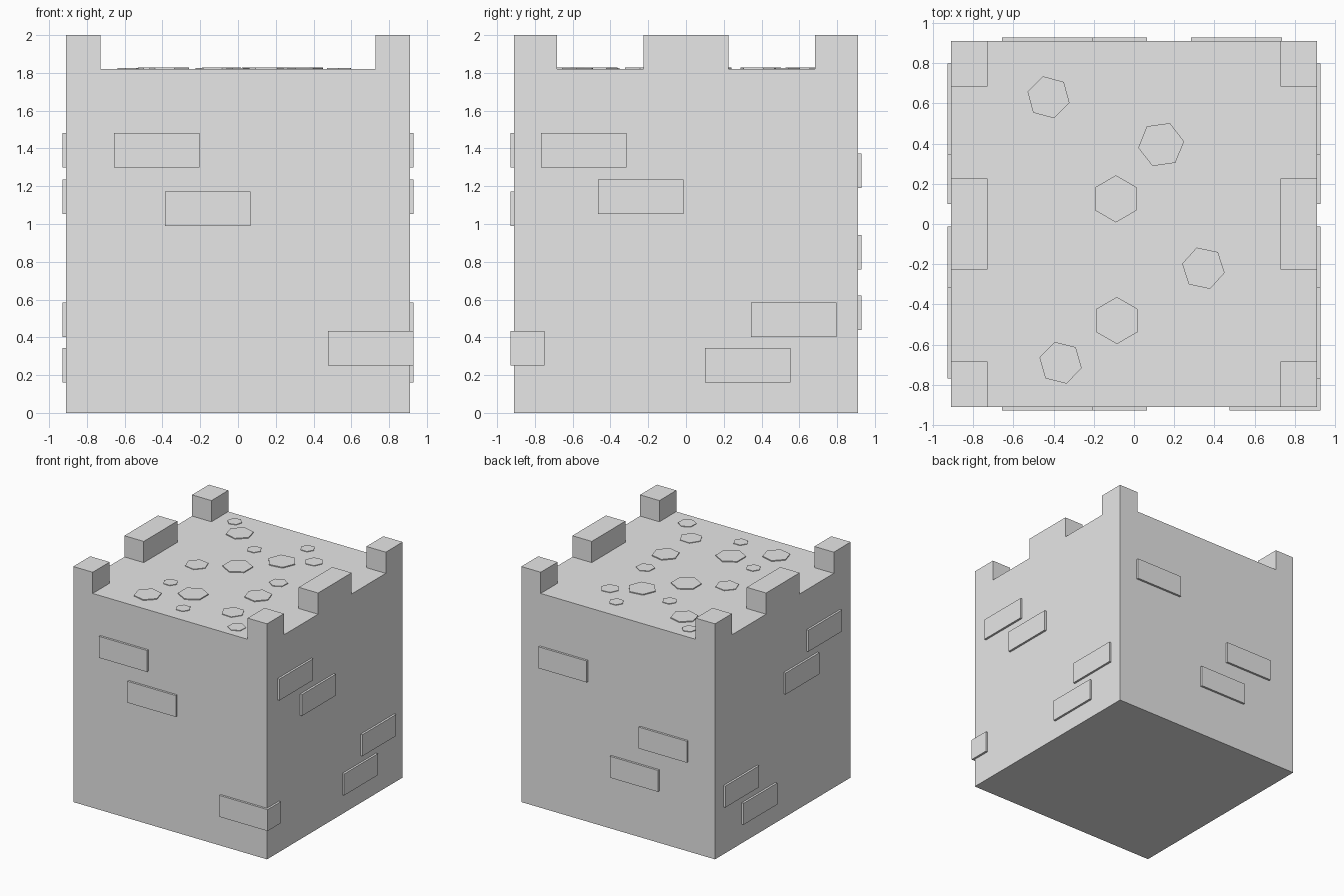
import bpy, bmesh, math
from mathutils import Matrix, Vector

cube = bpy.data.objects.get("Cube")
if cube:
    bpy.data.objects.remove(cube, do_unlink=True)

HALF, FLOOR, TOP = 0.91, 1.82, 2.0
OUTER, INNER = 0.928, 0.86          # faces of the raised bricks
BRICK_W, BRICK_H = 0.452, 0.182

stone = bpy.data.materials.new("stone_grey")
stone.use_nodes = True
stone.diffuse_color = (0.8, 0.8, 0.8, 1)
stone.node_tree.nodes["Principled BSDF"].inputs["Base Color"].default_value = (0.8, 0.8, 0.8, 1)


def finish(name, bm):
    bmesh.ops.recalc_face_normals(bm, faces=bm.faces)
    mesh = bpy.data.meshes.new(name)
    bm.to_mesh(mesh)
    bm.free()
    mesh.materials.append(stone)
    obj = bpy.data.objects.new(name, mesh)
    bpy.context.scene.collection.objects.link(obj)
    return obj


def box_mesh(lo, hi):
    lo, hi = Vector(lo), Vector(hi)
    bm = bmesh.new()
    bmesh.ops.create_cube(bm, size=1, matrix=Matrix.Translation((lo + hi) / 2) @ Matrix.Diagonal((*(hi - lo), 1)))
    return bm


# Tower block: cut the top into cells and raise the battlements along both sides
bm = box_mesh((-HALF, -HALF, 0), (HALF, HALF, FLOOR))
cuts = [(s * x, 0) for s in (-1, 1) for x in (0.728,)]
cuts += [(0, s * y) for s in (-1, 1) for y in (0.225, 0.683)]
for x, y in cuts:
    bmesh.ops.bisect_plane(bm, geom=bm.verts[:] + bm.edges[:] + bm.faces[:],
                           plane_co=(x, y, 0), plane_no=(abs(x), abs(y), 0))
raised = []
for f in bm.faces:
    c = f.calc_center_median()
    if c.z > FLOOR - 0.001 and abs(c.x) > 0.73 and (abs(c.y) < 0.2 or abs(c.y) > 0.69):
        raised.append(f)
new = bmesh.ops.extrude_face_region(bm, geom=raised)["geom"]
bmesh.ops.translate(bm, vec=(0, 0, TOP - FLOOR),
                    verts=[v for v in new if isinstance(v, bmesh.types.BMVert)])
bmesh.ops.dissolve_limit(bm, angle_limit=0.01, verts=bm.verts, edges=bm.edges)
finish("tower_block", bm)

# Raised bricks: (start along the wall, bottom height)
front = [(-0.657, 1.3), (-0.387, 0.99)]
back = [(0.283, 1.19), (-0.657, 0.76), (-0.387, 0.44)]
sides = [(-0.768, 1.3), (-0.465, 1.053), (0.345, 0.402), (0.1, 0.162)]

for name, sign, bricks in (("front_brick", -1, front), ("back_brick", 1, back)):
    for x, z in bricks:
        y0, y1 = sorted((sign * INNER, sign * OUTER))
        finish(name, box_mesh((x, y0, z), (x + BRICK_W, y1, z + BRICK_H)))

for name, sign in (("left_brick", 1), ("right_brick", -1)):
    for y, z in sides:
        x0, x1 = sorted((sign * INNER, sign * OUTER))
        finish(name, box_mesh((x0, y, z), (x1, y + BRICK_W, z + BRICK_H)))

# Brick that wraps the front corner
finish("corner_brick", box_mesh((OUTER - BRICK_W, -OUTER, 0.252), (OUTER, -0.75, 0.252 + BRICK_H)))

# Hexagonal paving stones: x, y, radius, turn in degrees
stones = [
    (-0.58, 0.785, 0.06, 15), (-0.425, 0.63, 0.108, -15), (0.16, 0.705, 0.06, 0),
    (0.34, 0.535, 0.075, 6), (-0.165, 0.455, 0.06, 0), (0.135, 0.395, 0.115, 8),
    (-0.09, 0.125, 0.117, 30), (0.335, 0.065, 0.073, 26), (-0.37, -0.025, 0.092, -10),
    (0.345, -0.22, 0.108, -12), (-0.35, -0.405, 0.06, 0), (-0.085, -0.48, 0.117, 30),
    (0.355, -0.575, 0.092, -3), (-0.365, -0.69, 0.108, -14), (0, -0.735, 0.06, 0),
    (0.535, -0.78, 0.072, 27),
]
for x, y, r, turn in stones:
    rise = 0.008 if r > 0.1 else 0.005
    depth = 0.03
    bm = bmesh.new()
    bmesh.ops.create_cone(bm, cap_ends=True, segments=6, radius1=r, radius2=r, depth=depth,
                          matrix=Matrix.Translation((x, y, FLOOR + rise - depth / 2))
                          @ Matrix.Rotation(math.radians(turn + 30), 4, "Z"))
    # Line a corner up with the turn angle
    first = max((v.co - Vector((x, y, v.co.z))).normalized().dot(
        Vector((math.cos(math.radians(turn)), math.sin(math.radians(turn)), 0))) for v in bm.verts)
    if first < 0.95:
        bmesh.ops.rotate(bm, verts=bm.verts, cent=(x, y, 0), matrix=Matrix.Rotation(math.radians(30), 3, "Z"))
    finish("paving_stone", bm)
